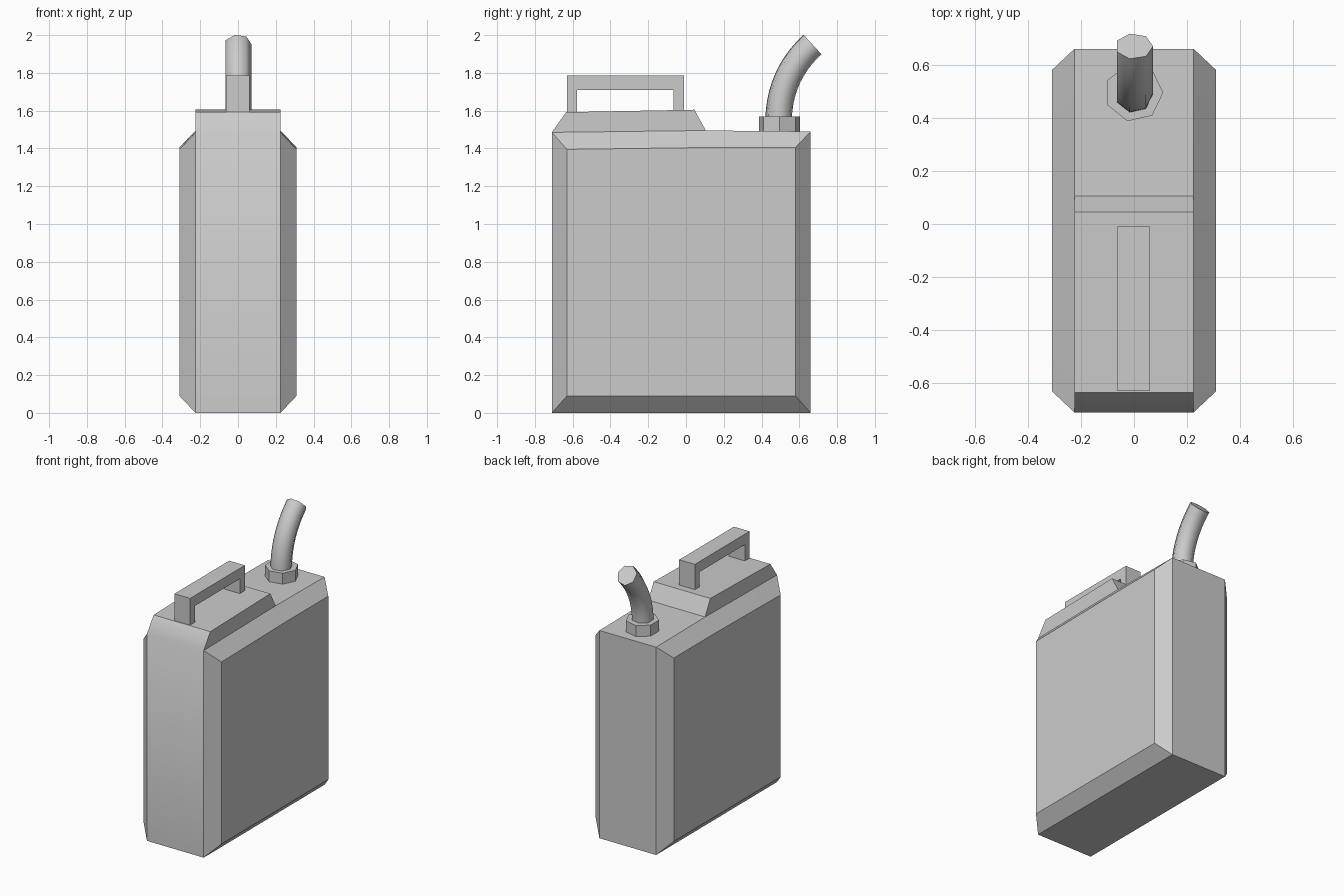
import bpy, bmesh
from math import sin, cos, pi, radians
from mathutils import Vector

cube = bpy.data.objects.get("Cube")
if cube:
    bpy.data.objects.remove(cube, do_unlink=True)

grey = bpy.data.materials.new("plain grey")
grey.use_nodes = True
colour = (0.6, 0.6, 0.6, 1)
grey.diffuse_color = colour
grey.node_tree.nodes["Principled BSDF"].inputs["Base Color"].default_value = colour


def finish(name, bm, smooth_angle=0):
    bmesh.ops.recalc_face_normals(bm, faces=bm.faces)
    mesh = bpy.data.meshes.new(name)
    bm.to_mesh(mesh)
    bm.free()
    mesh.materials.append(grey)
    ob = bpy.data.objects.new(name, mesh)
    bpy.context.collection.objects.link(ob)
    if smooth_angle:
        bpy.ops.object.select_all(action='DESELECT')
        ob.select_set(True)
        bpy.context.view_layer.objects.active = ob
        bpy.ops.object.shade_smooth_by_angle(angle=radians(smooth_angle))
    return ob


def loft(bm, rings, caps=True):
    """Skin a list of matching closed rings of points."""
    loops = [[bm.verts.new(p) for p in ring] for ring in rings]
    for a, b in zip(loops, loops[1:]):
        for i in range(len(a)):
            j = (i + 1) % len(a)
            bm.faces.new((a[i], a[j], b[j], b[i]))
    if caps:
        bm.faces.new(loops[0])
        bm.faces.new(loops[-1])
    return loops


def at_x(profile, x):
    return [(x, y, z) for y, z in profile]


# Can body: full-size middle slab, with chamfers to smaller side panels
outer = [(-0.71, 0), (0.66, 0), (0.66, 1.49), (0.105, 1.495), (-0.71, 1.485)]
inner = [(-0.63, 0.09), (0.58, 0.09), (0.58, 1.405), (0.105, 1.405), (-0.63, 1.395)]
half, side = 0.225, 0.31
bm = bmesh.new()
loops = loft(bm, [at_x(inner, -side), at_x(outer, -half),
                  at_x(outer, half), at_x(inner, side)])

# Raised shoulder under the handle, grown from the front part of the top
left, right = loops[1], loops[2]
bm.faces.remove(bm.faces.get((left[3], left[4], right[4], right[3])))
ridge = [(-0.635, 1.592), (0.045, 1.605)]
top_l = [bm.verts.new(p) for p in at_x(ridge, -half)]
top_r = [bm.verts.new(p) for p in at_x(ridge, half)]
strip_l = [left[4], *top_l, left[3]]
strip_r = [right[4], *top_r, right[3]]
for i in range(3):
    bm.faces.new((strip_l[i], strip_l[i + 1], strip_r[i + 1], strip_r[i]))
bm.faces.new(strip_l)
bm.faces.new(strip_r)
finish("can_body", bm, 40)

# Handle: one arch-shaped profile extruded across
arch = [(-0.63, 1.58), (-0.63, 1.785), (-0.01, 1.785), (-0.01, 1.59),
        (-0.065, 1.59), (-0.065, 1.71), (-0.577, 1.71), (-0.577, 1.58)]
bm = bmesh.new()
loft(bm, [at_x(arch, -0.063), at_x(arch, 0.061)])
finish("handle", bm)


def ring(centre, radius, tangent, sides=7):
    across = Vector((1, 0, 0))
    up = tangent.normalized().cross(across)
    return [centre + radius * (cos(a) * across + sin(a) * up)
            for a in (2 * pi * i / sides for i in range(sides))]


# Seven-sided collar around the spout
z_axis = Vector((0, 0, 1))
bm = bmesh.new()
loft(bm, [ring(Vector((0, 0.495, z)), 0.11, z_axis) for z in (1.48, 1.57)])
finish("spout_collar", bm)

# Spout: seven-sided tube swept along a bend
p0, p1, p2 = Vector((0, 0.49, 1.55)), Vector((0, 0.495, 1.79)), Vector((0, 0.67, 1.95))
steps = 10
rings = []
for s in range(steps + 1):
    t = s / steps
    centre = (1 - t) ** 2 * p0 + 2 * t * (1 - t) * p1 + t * t * p2
    tangent = (1 - t) * (p1 - p0) + t * (p2 - p1)
    rings.append(ring(centre, 0.072, tangent))
bm = bmesh.new()
loft(bm, rings)
finish("spout", bm, 60)
